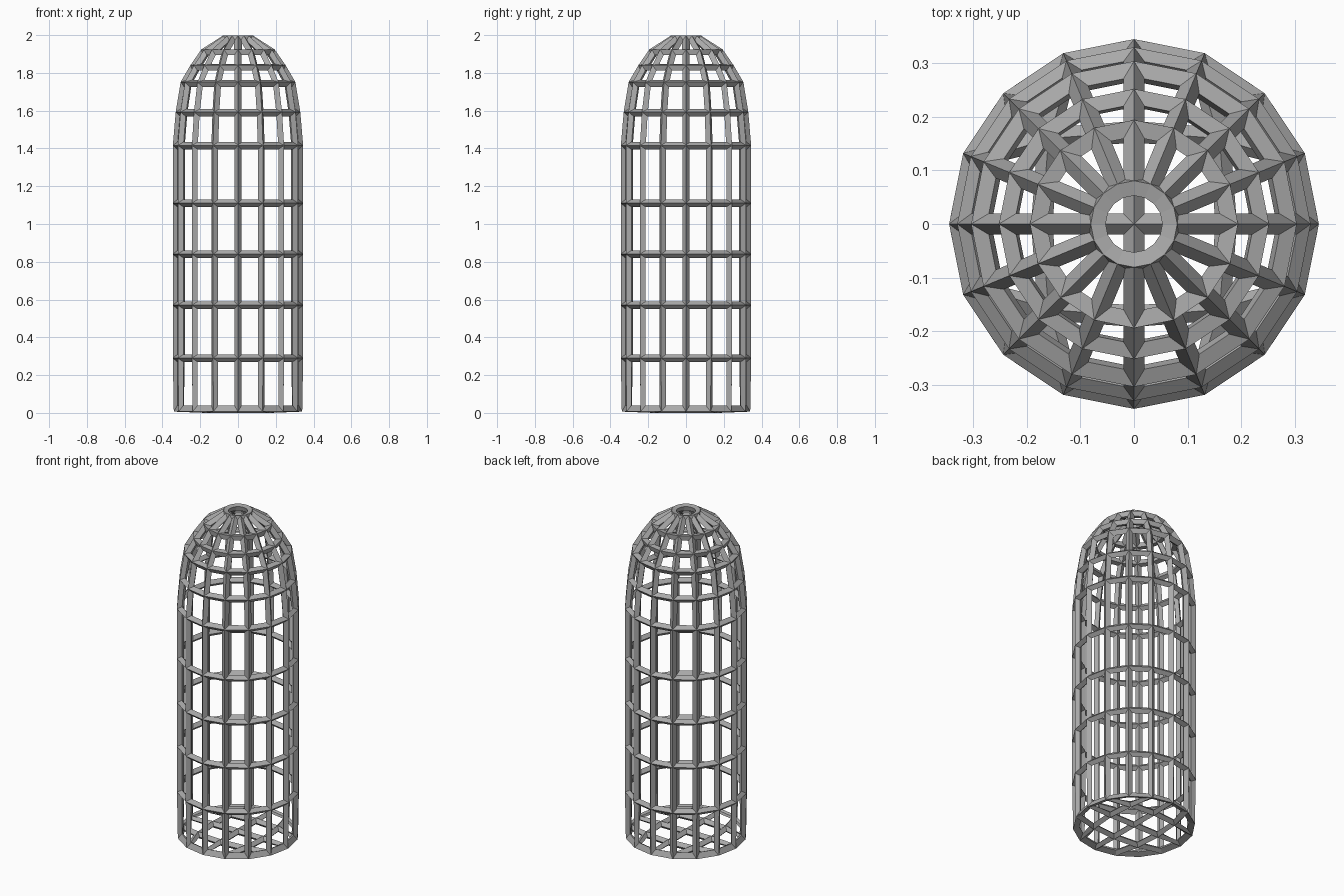
import bpy, bmesh
from math import sin, cos, pi

if "Cube" in bpy.data.objects:
    bpy.data.objects.remove(bpy.data.objects["Cube"], do_unlink=True)

SIDES = 16
BAR = 0.04
# Ring radius and height, from the floor to the open crown
RINGS = [(0.325, 0.02), (0.325, 0.29), (0.325, 0.57), (0.325, 0.84), (0.325, 1.11),
         (0.325, 1.415), (0.31, 1.59), (0.285, 1.745), (0.235, 1.83), (0.18, 1.91), (0.07, 1.98)]

steel = bpy.data.materials.new("grey steel")
steel.use_nodes = True
grey = (0.4, 0.4, 0.4, 1)
steel.diffuse_color = grey
steel.node_tree.nodes["Principled BSDF"].inputs["Base Color"].default_value = grey

bm = bmesh.new()

# Cage wall: stacked rings joined by quads
loops = [[bm.verts.new((r * cos(2 * pi * i / SIDES), r * sin(2 * pi * i / SIDES), z))
          for i in range(SIDES)] for r, z in RINGS]
for low, high in zip(loops, loops[1:]):
    for i in range(SIDES):
        j = (i + 1) % SIDES
        bm.faces.new((low[i], low[j], high[j], high[i]))

# Floor: square grid whose border is the lowest ring
N = SIDES // 4
base = loops[0]
at = lambda k: base[k % SIDES]
grid = {}
for k in range(N + 1):
    grid[N, k] = at(k - 2)
    grid[N - k, N] = at(k + 2)
    grid[0, N - k] = at(k + 6)
    grid[k, 0] = at(k + 10)
for i in range(1, N):
    for j in range(1, N):
        u, v = i / N, j / N
        p = ((1 - u) * grid[0, j].co + u * grid[N, j].co
             + (1 - v) * grid[i, 0].co + v * grid[i, N].co
             - (1 - u) * (1 - v) * grid[0, 0].co - u * (1 - v) * grid[N, 0].co
             - (1 - u) * v * grid[0, N].co - u * v * grid[N, N].co)
        grid[i, j] = bm.verts.new(p)
for i in range(N):
    for j in range(N):
        bm.faces.new((grid[i, j], grid[i, j + 1], grid[i + 1, j + 1], grid[i + 1, j]))

bmesh.ops.recalc_face_normals(bm, faces=bm.faces)
mesh = bpy.data.meshes.new("cage")
bm.to_mesh(mesh)
bm.free()
mesh.materials.append(steel)
cage = bpy.data.objects.new("cage", mesh)
bpy.context.collection.objects.link(cage)

# Turn every edge into a faceted bar
wire = cage.modifiers.new("bars", 'WIREFRAME')
wire.thickness = BAR
wire.use_even_offset = True
wire.use_boundary = True
wire.use_replace = True
